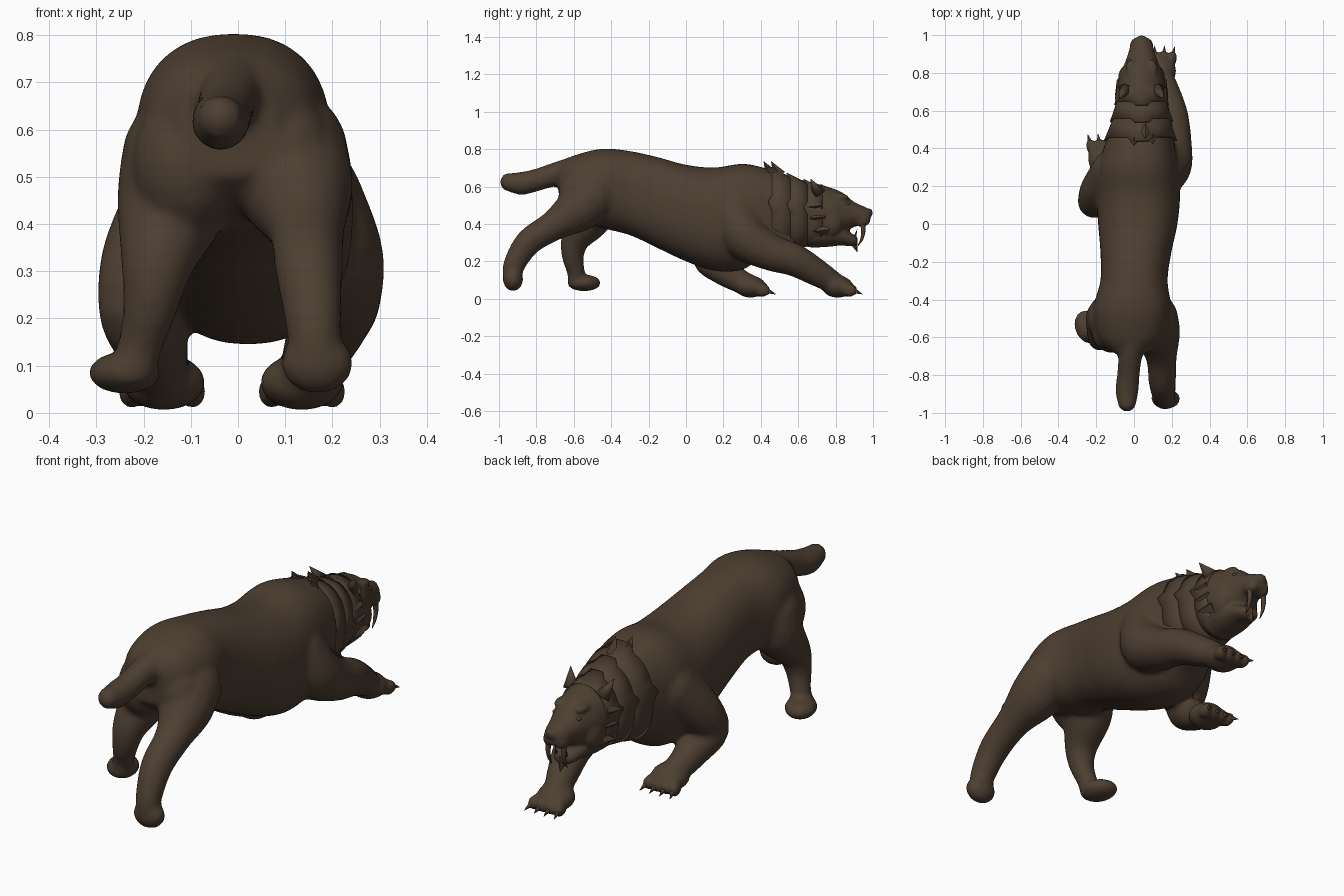
import bpy, bmesh, math
from mathutils import Vector, Matrix

if "Cube" in bpy.data.objects:
    bpy.data.objects.remove(bpy.data.objects["Cube"], do_unlink=True)

fur = bpy.data.materials.new("brown fur")
fur.use_nodes = True
COLOUR = (0.075, 0.049, 0.031, 1)
fur.diffuse_color = COLOUR
fur.node_tree.nodes["Principled BSDF"].inputs["Base Color"].default_value = COLOUR


def finish(name, bm, voxel=0, smooth=True):
    """Turn a bmesh into an object, optionally fusing its shells into one skin."""
    bmesh.ops.recalc_face_normals(bm, faces=bm.faces)
    mesh = bpy.data.meshes.new(name)
    for face in bm.faces:
        face.smooth = smooth
    bm.to_mesh(mesh)
    bm.free()
    mesh.materials.append(fur)
    obj = bpy.data.objects.new(name, mesh)
    bpy.context.collection.objects.link(obj)
    if voxel:
        remesh = obj.modifiers.new("fuse", 'REMESH')
        remesh.mode, remesh.voxel_size = 'VOXEL', voxel
        remesh.use_smooth_shade = True
        relax = obj.modifiers.new("relax", 'SMOOTH')
        relax.factor, relax.iterations = 0.5, 6
    return obj


def spline(rows, steps=4):
    """Catmull-Rom interpolation of rows of numbers."""
    rows = [Vector(r) for r in rows]
    out = []
    for i in range(len(rows) - 1):
        a, b, c, d = (rows[min(max(i + k, 0), len(rows) - 1)] for k in (-1, 0, 1, 2))
        for s in range(steps):
            t = s / steps
            out.append(b + (c - a) * t / 2 + (a * 2 - b * 5 + c * 4 - d) * t * t / 2
                       + (b * 3 - a - c * 3 + d) * t ** 3 / 2)
    return out + [rows[-1]]


def bridge(bm, rings, caps=True):
    rings = [[bm.verts.new(p) for p in ring] for ring in rings]
    n = len(rings[0])
    for a, b in zip(rings, rings[1:]):
        for i in range(n):
            bm.faces.new((a[i], a[(i + 1) % n], b[(i + 1) % n], b[i]))
    if caps:
        bm.faces.new(rings[0][::-1])
        bm.faces.new(rings[-1])


def ball(bm, centre, size, turn=Matrix()):
    bmesh.ops.create_uvsphere(bm, u_segments=16, v_segments=10, radius=1,
                              matrix=Matrix.Translation(centre) @ turn @ Matrix.Diagonal((*size, 1)))


def limb(bm, rows, n=16):
    """Round tube through rows of x, y, z, radius with rounded ends."""
    pts = spline(rows)
    rings = []
    for i, p in enumerate(pts):
        tangent = (pts[min(i + 1, len(pts) - 1)] - pts[max(i - 1, 0)]).to_3d().normalized()
        side = tangent.cross(Vector((1, 0, 0))).normalized()
        up = side.cross(tangent)
        angles = [math.tau * k / n for k in range(n)]
        rings.append([p.to_3d() + (side * math.cos(a) + up * math.sin(a)) * p[3] for a in angles])
    bridge(bm, rings)
    for p in (pts[0], pts[-1]):
        ball(bm, p.to_3d(), (p[3],) * 3)


def oval(row, n=36, grow=1.0, power=.86):
    """Upright squarish oval from a row of y, top, bottom, half width, centre x."""
    y, top, low, half, cx = row
    ring = []
    for k in range(n):
        s, c = math.sin(math.tau * k / n), math.cos(math.tau * k / n)
        s, c = (math.copysign(abs(v) ** power, v) for v in (s, c))
        ring.append(Vector((cx + half * grow * s, y, (top + low) / 2 + (top - low) / 2 * grow * c)))
    return ring


def spike(bm, base, tip, radius, sides=6):
    base, tip = Vector(base), Vector(tip)
    turn = (tip - base).to_track_quat('Z', 'Y').to_matrix().to_4x4()
    bmesh.ops.create_cone(bm, segments=sides, radius1=radius, radius2=0.001, depth=(tip - base).length,
                          cap_ends=True, matrix=Matrix.Translation((base + tip) / 2) @ turn)


# Torso and neck: y, top, bottom, half width, centre x
TORSO = [(-.68, .72, .5, .1, -.02), (-.6, .765, .44, .175, -.015), (-.45, .802, .38, .205, -.01),
         (-.3, .79, .34, .178, 0), (-.15, .757, .27, .188, .01), (0, .717, .20, .21, .02),
         (.15, .702, .15, .222, .022), (.3, .722, .155, .215, .02), (.42, .70, .23, .185, .03),
         (.55, .655, .265, .155, .04), (.68, .61, .285, .125, .04)]
neck_rows = spline(TORSO, 8)
body = bmesh.new()
bridge(body, [oval(r) for r in neck_rows])

# Legs, each placed on its own stride: x, y, z, radius
limb(body, [(.095, -.5, .55, .14), (.125, -.59, .47, .122), (.145, -.71, .39, .082),
            (.15, -.84, .305, .072), (.16, -.915, .19, .06), (.165, -.93, .11, .052)])
limb(body, [(-.11, -.5, .54, .138), (-.14, -.51, .44, .12), (-.17, -.59, .32, .08),
            (-.185, -.605, .23, .06), (-.205, -.59, .15, .048), (-.22, -.585, .1, .048)])
limb(body, [(.135, .26, .45, .13), (.185, .32, .33, .125), (.205, .45, .25, .1),
            (.198, .58, .207, .088), (.17, .7, .14, .074), (.145, .79, .085, .06)])
limb(body, [(-.1, .27, .46, .13), (-.18, .17, .33, .11), (-.212, .115, .22, .085),
            (-.185, .2, .15, .078), (-.17, .28, .1, .066), (-.16, .34, .075, .056)])

# Haunches behind the thighs
for side in (-1, 1):
    ball(body, (side * .1 - .01, -.575, .53), (.115, .11, .15))

# Tail with a thick tip
limb(body, [(-.005, -.58, .69, .08), (-.02, -.7, .665, .064), (-.03, -.8, .635, .06),
            (-.037, -.88, .617, .062), (-.037, -.945, .624, .05)])

# Hind feet
ball(body, (.168, -.925, .105), (.078, .055, .065))
ball(body, (-.24, -.545, .085), (.075, .095, .045), Matrix.Rotation(.4, 4, 'Z'))

# Front paws with spread toes and claws
claws = bmesh.new()
for paw, yaw in (((.135, .81, .065), 0), ((-.157, .345, .065), -.05)):
    paw = Vector(paw)
    ball(body, paw, (.09, .085, .06))
    for k in (-1.5, -.5, .5, 1.5):
        aim = Vector((math.sin(yaw + k * .15), math.cos(yaw + k * .15), 0))
        toe = paw + aim * .066 + Vector((k * .034, 0, -.02))
        ball(body, toe, (.028, .044, .036), Matrix.Rotation(-yaw - k * .15, 4, 'Z'))
        spike(claws, toe + aim * .02, toe + aim * .068 - Vector((0, 0, .02)), .015)
finish("body", body, .013)
finish("claws", claws)

# Overlapping mane collars whose rear edges end in a few swept points
mane = bmesh.new()
N = 36
for front, back in ((.73, .65), (.66, .56), (.58, .46)):
    rings = []
    for y, grow in ((front, 1.0), ((front + back) / 2, 1.015), (back, 1.03)):
        row = min(neck_rows, key=lambda r: abs(r[0] - y)).copy()
        row[0] = y
        rings.append(oval(row, N, grow))
    mid = (rings[2][0] + rings[2][N // 2]) / 2
    for k, p in enumerate(rings[2]):
        if k in (0, 1, N - 1, 8, N - 8):
            p += (p - mid) * .1 - Vector((0, .02, 0))
    bridge(mane, rings, caps=False)
collars = finish("mane_collars", mane)
collars.modifiers.new("thickness", 'SOLIDIFY').thickness = .006

# Nape crest, cheek tufts and beard
tufts = bmesh.new()
for x, y, z in ((.06, .47, .69), (.0, .43, .69), (.1, .44, .67)):
    spike(tufts, (x, y + .03, z - .03), (x, y - .015, z + .045), .035, 4)
for side in (-1, 1):
    for y, z in ((.75, .37), (.73, .44), (.71, .5)):
        spike(tufts, (.04 + side * .1, y, z), (.04 + side * .14, y - .07, z - .01), .035, 4)
spike(tufts, (.04, .89, .315), (.04, .915, .25), .03, 5)
finish("fur_tufts", tufts, smooth=False)

# Skull, muzzle and open lower jaw
head = bmesh.new()
SKULL = [(.6, .62, .3, .125, .04), (.7, .615, .295, .128, .04), (.78, .592, .305, .118, .04),
         (.84, .566, .345, .094, .04), (.9, .517, .385, .072, .04), (.95, .495, .39, .058, .04),
         (.985, .475, .41, .038, .04)]
bridge(head, [oval(r, power=1) for r in spline(SKULL)])
JAW = [(.66, .42, .272, .1, .04), (.76, .41, .278, .098, .04), (.83, .39, .285, .078, .04),
       (.885, .35, .28, .055, .04), (.915, .335, .29, .035, .04)]
bridge(head, [oval(r, power=1) for r in spline(JAW)])
ball(head, (.04, .978, .46), (.03, .022, .024))
for side in (-1, 1):
    ball(head, (.04 + side * .03, .94, .42), (.033, .045, .036))
    ball(head, (.04 + side * .055, .815, .543), (.03, .055, .022))
    ball(head, (.04 + side * .08, .77, .41), (.045, .07, .08))
finish("head", head, .008)

# Ears: cupped cones swept back
ears = bmesh.new()
for side in (-1, 1):
    spike(ears, (.04 + side * .085, .71, .565), (.04 + side * .118, .665, .642), .036, 10)
finish("ears", ears)

# Eyes
eyes = bmesh.new()
for side in (-1, 1):
    ball(eyes, (.04 + side * .064, .862, .508), (.012, .013, .01))
finish("eyes", eyes)

# Long curved upper fangs and short lower teeth
teeth = bmesh.new()
for side in (-1, 1):
    x = .04 + side * .042
    limb(teeth, [(x, .94, .42, .014), (x, .948, .37, .012), (x, .94, .32, .008), (x, .92, .285, .002)], 8)
    spike(teeth, (.04 + side * .025, .9, .32), (.04 + side * .028, .915, .37), .009)
finish("teeth", teeth)
